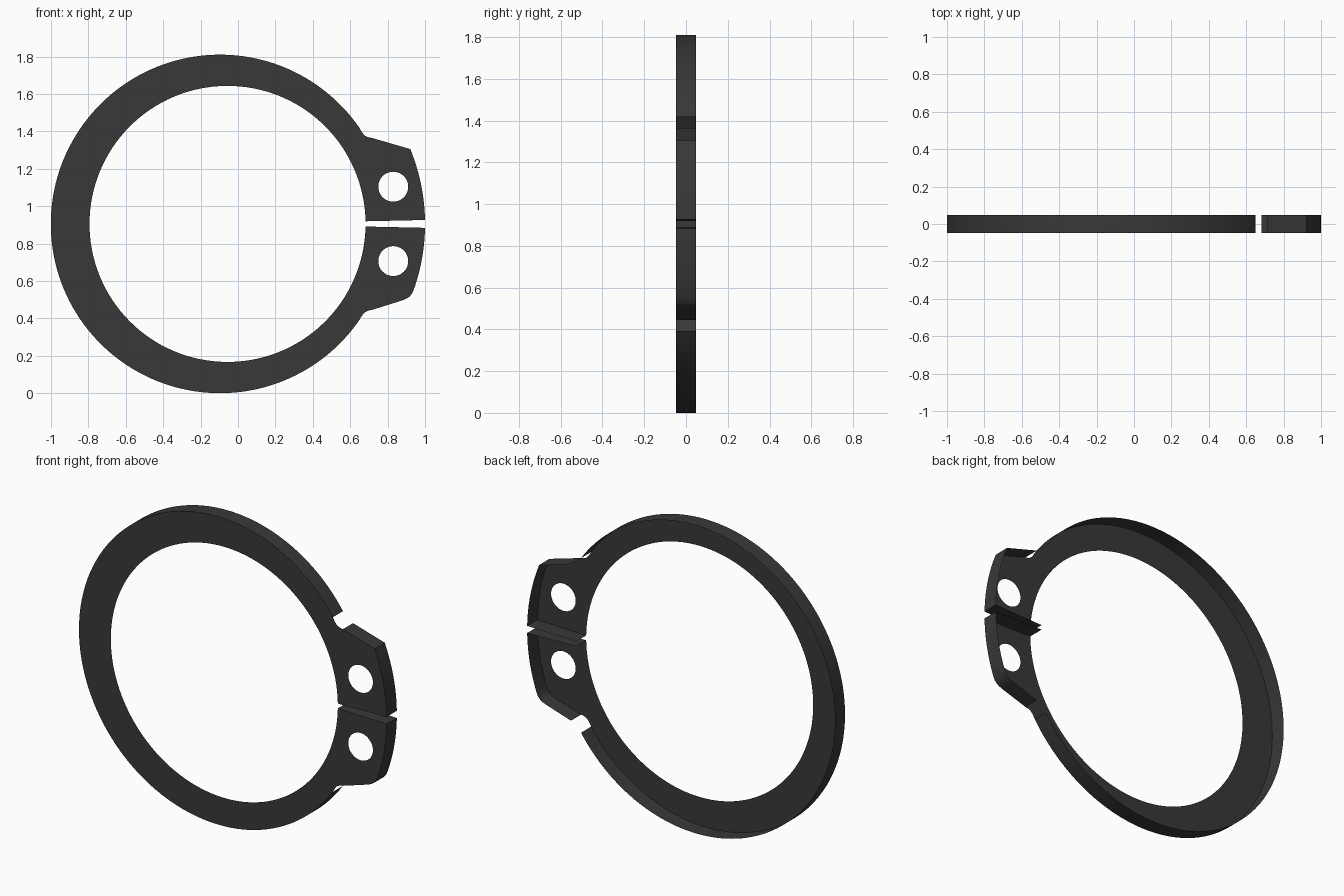
import bpy, bmesh, math
from mathutils import Vector

cube = bpy.data.objects.get("Cube")
if cube:
    bpy.data.objects.remove(cube, do_unlink=True)

MID = 0.905            # height of the symmetry line
Y_FRONT, DEPTH = -0.047, 0.094
RING_X, RING_R = -0.096, 0.905
BORE_X, BORE_R = -0.056, 0.738
END_R = 1.056          # lug ends share the bore centre


def arc(cx, cz, r, a0, a1, n):
    """Points on an arc in the xz plane, both ends included."""
    return [(cx + r * math.cos(a0 + (a1 - a0) * i / n),
             cz + r * math.sin(a0 + (a1 - a0) * i / n)) for i in range(n + 1)]


def mirrored(points):
    return [(x, 2 * MID - z) for x, z in reversed(points)]


# Outline pieces of the upper half, running from the gap to the ring
gap_a = math.asin(0.021 / END_R)
corner_a = math.asin(0.4 / END_R)
root_a = math.asin(0.513 / RING_R)
bore_a = math.asin(0.014 / BORE_R)
bore = arc(BORE_X, MID, BORE_R, 2 * math.pi - bore_a, bore_a, 128)
lug_end = arc(BORE_X, MID, END_R, gap_a, corner_a, 12)
ring = arc(RING_X, MID, RING_R, root_a, 2 * math.pi - root_a, 128)
slant_start = (0.715, 1.365)
fillet = [slant_start, (0.695, 1.369), (0.677, 1.378), (0.663, 1.395), ring[0]]

# The lower lug has a rounded outer corner
soft_a = math.asin(0.35 / END_R)
soft_end = arc(BORE_X, MID, END_R, gap_a, soft_a, 12)
soft_corner = [soft_end[-1], (0.93, 1.279), (0.917, 1.294), (0.898, 1.306), (0.875, 1.315)]

# Each piece is paired with whether it carries an edge wall
pieces = [
    ([bore[-1], lug_end[0]], True),
    (lug_end, True),
    ([lug_end[-1], slant_start], True),
    (fillet, False),
    (ring, True),
    (mirrored(fillet), False),
    (mirrored([soft_corner[-1], slant_start]), True),
    (mirrored(soft_corner), True),
    (mirrored(soft_end), True),
    ([mirrored(soft_end)[-1], bore[0]], True),
    (bore, False),
]

bm = bmesh.new()
outline, walled = [], []
for points, wall in pieces:
    for p in points[:-1]:
        outline.append(bm.verts.new((p[0], Y_FRONT, p[1])))
        walled.append(wall)


def close_loop(verts):
    return [bm.edges.new((v, verts[(i + 1) % len(verts)])) for i, v in enumerate(verts)]


edges = close_loop(outline)
wall_edges = [e for e, w in zip(edges, walled) if w]

# Plier holes in the two lugs
for side in (1, -1):
    circle = arc(0.83, MID + side * 0.199, 0.08, 0, 2 * math.pi, 40)[:-1]
    edges += close_loop([bm.verts.new((x, Y_FRONT, z)) for x, z in circle])

# Front plate
bmesh.ops.triangle_fill(bm, use_beauty=True, edges=edges, normal=Vector((0, -1, 0)))
plate = list(bm.faces)

# Edge walls running back from the plate
made = bmesh.ops.extrude_edge_only(bm, edges=wall_edges)["geom"]
bmesh.ops.translate(bm, vec=(0, DEPTH, 0),
                    verts=[g for g in made if isinstance(g, bmesh.types.BMVert)])
bmesh.ops.recalc_face_normals(bm, faces=bm.faces)
bm.normal_update()
if plate[0].normal.y > 0:
    bmesh.ops.reverse_faces(bm, faces=bm.faces)

mesh = bpy.data.meshes.new("retaining_ring")
bm.to_mesh(mesh)
bm.free()
obj = bpy.data.objects.new("retaining_ring", mesh)
bpy.context.collection.objects.link(obj)

# Dark steel
steel = bpy.data.materials.new("dark_steel")
steel.use_nodes = True
colour = (0.04, 0.04, 0.04, 1)
steel.diffuse_color = colour
steel.node_tree.nodes["Principled BSDF"].inputs["Base Color"].default_value = colour
mesh.materials.append(steel)

bpy.ops.object.select_all(action="DESELECT")
obj.select_set(True)
bpy.context.view_layer.objects.active = obj
bpy.ops.object.shade_smooth_by_angle(angle=math.radians(30))
